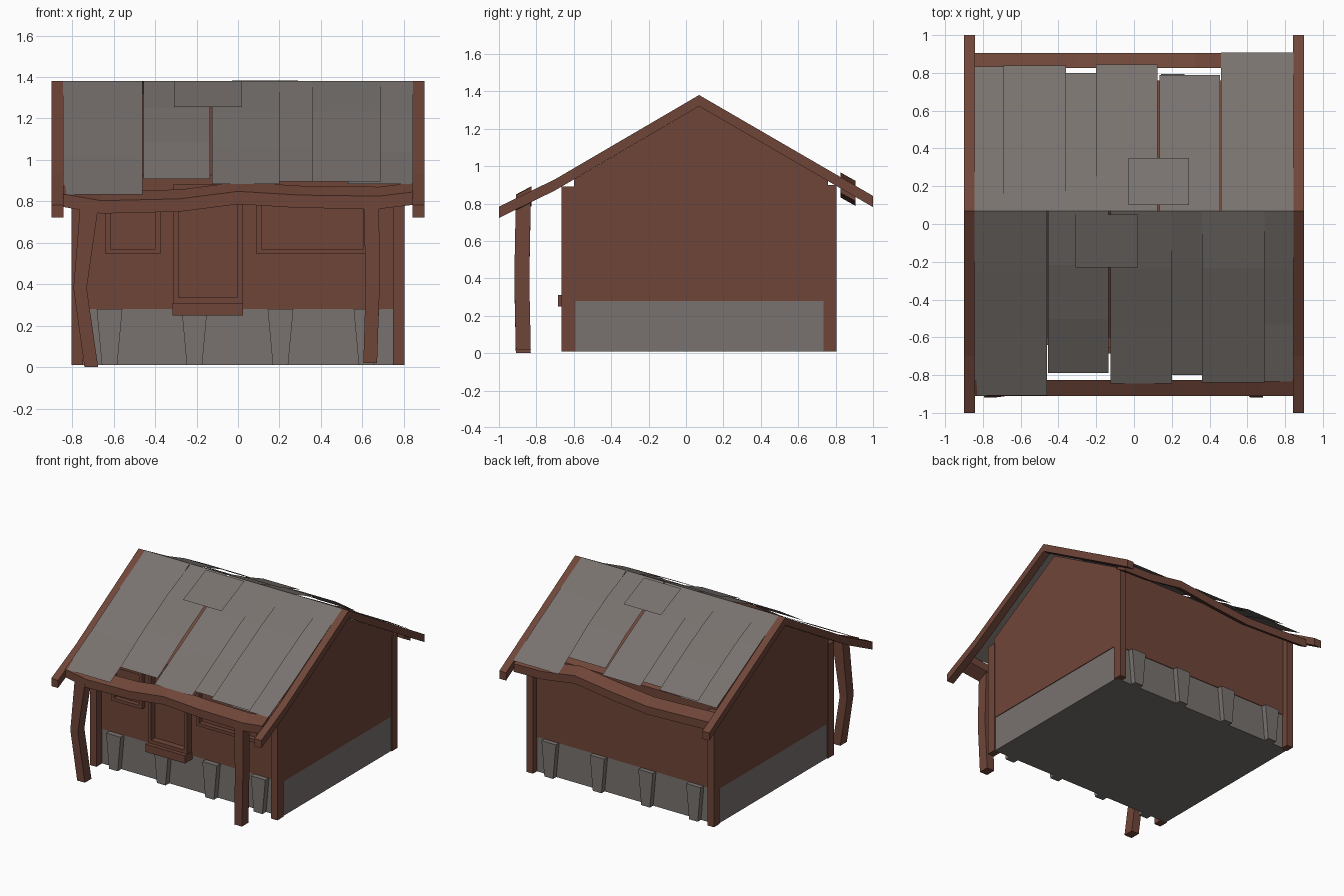
import bpy, bmesh

if "Cube" in bpy.data.objects:
    bpy.data.objects.remove(bpy.data.objects["Cube"])


def material(name, rgb):
    m = bpy.data.materials.new(name)
    m.diffuse_color = (*rgb, 1)
    m.use_nodes = True
    m.node_tree.nodes["Principled BSDF"].inputs["Base Color"].default_value = m.diffuse_color
    return m


WOOD = material("brown_wood", (0.16, 0.06, 0.04))
GREY = material("grey_stone", (0.19, 0.17, 0.16))


def loft(name, rings, mat, closed=True):
    """Skin a row of matching point rings; open rings make a thin sheet."""
    bm = bmesh.new()
    vs = [[bm.verts.new(p) for p in ring] for ring in rings]
    n = len(vs[0])
    for a, b in zip(vs, vs[1:]):
        for i in range(n if closed else n - 1):
            j = (i + 1) % n
            bm.faces.new((a[i], a[j], b[j], b[i]))
    if closed:
        bm.faces.new(vs[0])
        bm.faces.new(vs[-1])
    bmesh.ops.recalc_face_normals(bm, faces=bm.faces)
    me = bpy.data.meshes.new(name)
    bm.to_mesh(me)
    bm.free()
    ob = bpy.data.objects.new(name, me)
    ob.data.materials.append(mat)
    bpy.context.collection.objects.link(ob)
    return ob


def rect(x0, x1, y0, y1, z):
    return [(x0, y0, z), (x1, y0, z), (x1, y1, z), (x0, y1, z)]


def box(name, x0, x1, y0, y1, z0, z1, mat=WOOD):
    return loft(name, [rect(x0, x1, y0, y1, z0), rect(x0, x1, y0, y1, z1)], mat)


RIDGE = 0.07


def roof_z(y):
    """Height of the roof line at depth y."""
    if y > RIDGE:
        return 1.38 - 0.58 * (y - RIDGE)
    if y > -0.7:
        return 1.38 - 0.585 * (RIDGE - y)
    return 0.93 - 0.49 * (-0.7 - y)


# stone base and gabled wooden body
box("stone_base", -0.795, 0.795, -0.595, 0.755, 0.01, 0.28, GREY)
gable = [(-0.6, 0.28), (0.76, 0.28), (0.76, roof_z(0.76) - 0.06),
         (RIDGE, 1.32), (-0.6, roof_z(-0.6) - 0.06)]
loft("walls", [[(x, y, z) for y, z in gable] for x in (-0.8, 0.8)], WOOD)

# tapered stone piles under both long walls
for label, y0, y1 in (("front", -0.64, -0.56), ("back", 0.72, 0.795)):
    for x in (-0.62, -0.21, 0.205, 0.62):
        loft(label + "_pile", [rect(x - 0.037, x + 0.037, y0, y1, 0.01),
                               rect(x - 0.062, x + 0.062, y0, y1, 0.28)], GREY)

# corner posts
for s in (-1, 1):
    a, b = sorted((s * 0.748, s * 0.803))
    box("front_corner_post", a, b, -0.665, -0.59, 0.01, 0.89)
    box("back_corner_post", a, b, 0.735, 0.805, 0.01, 0.9)

# crooked porch posts: (x centre, y shift, z, half width)
PORCH = {
    "left_porch_post": [(-0.708, 0, 0.0, 0.033), (-0.762, -0.008, 0.38, 0.032),
                        (-0.715, 0, 0.80, 0.045)],
    "right_porch_post": [(0.638, 0, 0.02, 0.033), (0.65, -0.008, 0.4, 0.034),
                         (0.643, 0, 0.82, 0.037)]}
for name, path in PORCH.items():
    loft(name, [rect(x - w, x + w, -0.91 + d, -0.83 + d, z) for x, d, z, w in path], WOOD)


# wavy eave beams, tilted with the roof slope
def eave(name, y_out, y_in, path):
    loft(name, [[(x, y_out, z), (x, y_in, z + 0.045), (x, y_in, z - 0.017),
                 (x, y_out, z - 0.062)] for x, z in path], WOOD)


eave("front_eave_beam", -0.91, -0.825,
     [(-0.845, 0.835), (-0.66, 0.803), (-0.28, 0.812), (0, 0.848), (0.3, 0.83),
      (0.68, 0.825), (0.845, 0.845)])
eave("back_eave_beam", 0.905, 0.825,
     [(-0.845, 0.87), (-0.6, 0.86), (-0.3, 0.85), (0, 0.88), (0.32, 0.922),
      (0.6, 0.88), (0.845, 0.875)])

# bargeboards along both gables
for s in (-1, 1):
    a, b = s * 0.842, s * 0.9
    loft("bargeboard", [[(a, y, roof_z(y)), (b, y, roof_z(y)),
                         (b, y, roof_z(y) - 0.06), (a, y, roof_z(y) - 0.06)]
                        for y in (-1, -0.7, RIDGE, 1)], WOOD)


# thin bulging roof sheets; the back slope is the front one turned around
def sheet(name, side, x0, x1, y0, y1, lifts):
    rings = []
    for i, lift in enumerate(lifts):
        y = y0 + (y1 - y0) * i / (len(lifts) - 1)
        y = y if side < 0 else -y
        rings.append([(-side * x, y, roof_z(y) + lift) for x in (x0, x1)])
    loft(name, rings, GREY, closed=False)


SHEETS = [(-0.845, -0.46, -0.908, 0.012, 0.005), (-0.455, -0.135, -0.79, 0.045, 0.022),
          (-0.125, 0.2, -0.845, 0.03, 0.025), (0.19, 0.37, -0.80, 0.015, 0.015),
          (0.36, 0.69, -0.84, 0.04, 0.035), (0.53, 0.845, -0.835, 0.012, 0.02)]
for side, label in ((-1, "front"), (1, "back")):
    top = -side * RIDGE
    for x0, x1, end, mid, tip in SHEETS:
        sheet(label + "_roof_sheet", side, x0, x1, top, end,
              (0.001, mid * 0.8, mid, tip))
    if side < 0:
        sheet("front_roof_patch", side, -0.31, 0.02, 0.05, -0.23, (0.012, 0.05))
    else:
        sheet("back_roof_patch", side, -0.29, 0.03, -0.1, -0.35, (0.02, 0.055))


# door and windows as frames around slightly recessed panels
def framed(name, x0, x1, z0, z1, t, y):
    box(name + "_left_jamb", x0, x0 + t, y, -0.59, z0, z1)
    box(name + "_right_jamb", x1 - t, x1, y, -0.59, z0, z1)
    box(name + "_sill", x0 + t, x1 - t, y, -0.59, z0, z0 + t)
    box(name + "_lintel", x0 + t, x1 - t, y, -0.59, z1 - t, z1)
    box(name + "_panel", x0 + t, x1 - t, -0.605, -0.59, z0 + t, z1 - t)


framed("left_window", -0.64, -0.375, 0.545, 0.83, 0.024, -0.64)
framed("right_window", 0.09, 0.63, 0.545, 0.83, 0.024, -0.64)
framed("door", -0.313, 0.022, 0.31, 0.88, 0.026, -0.655)
box("door_step", -0.315, 0.025, -0.685, -0.59, 0.25, 0.31)
